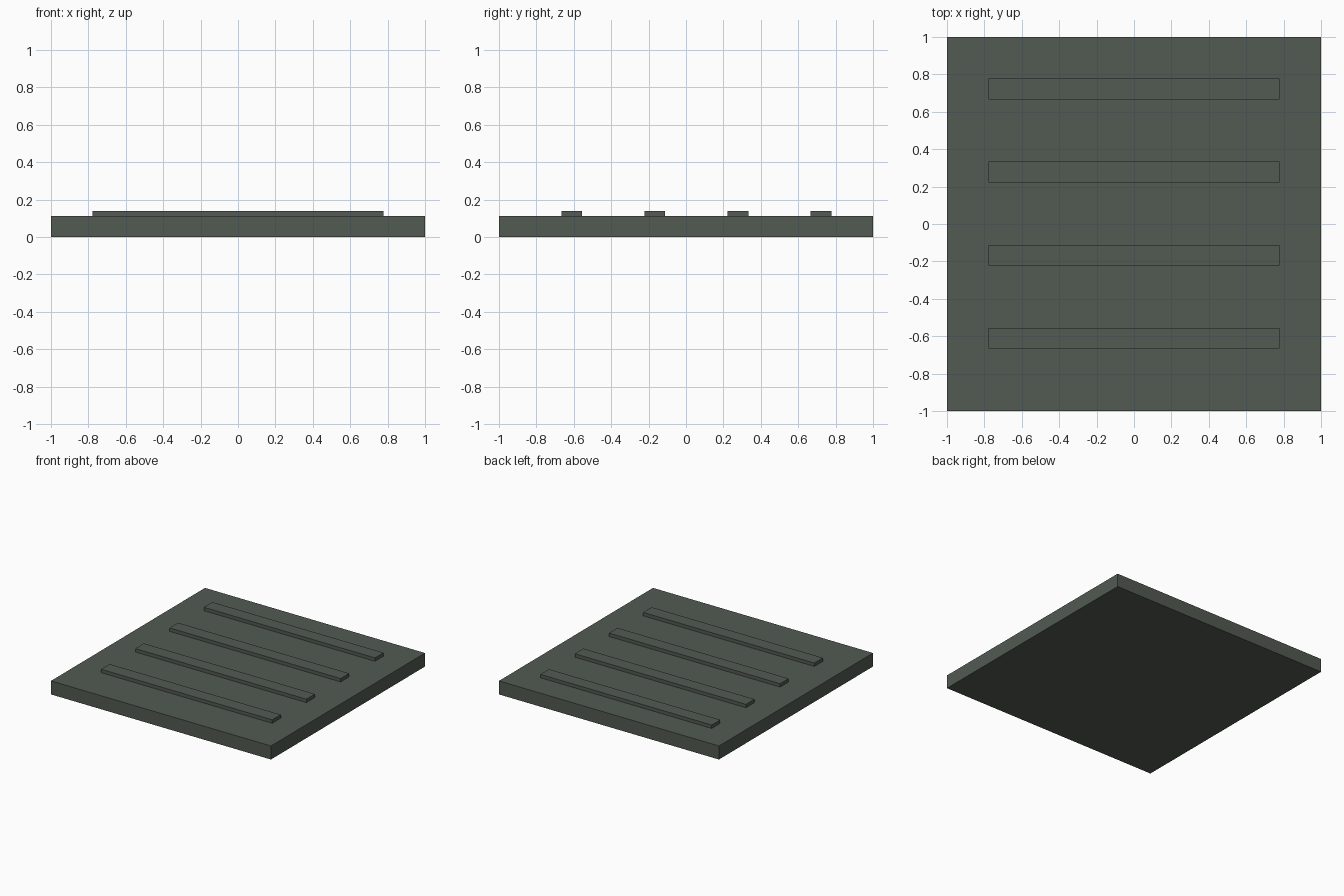
import bpy

if "Cube" in bpy.data.objects:
    bpy.data.objects.remove(bpy.data.objects["Cube"], do_unlink=True)

# Single dull grey-green colour
COLOUR = (0.085, 0.102, 0.085, 1)
mat = bpy.data.materials.new("grey_green")
mat.use_nodes = True
mat.diffuse_color = COLOUR
bsdf = mat.node_tree.nodes["Principled BSDF"]
bsdf.inputs["Base Color"].default_value = COLOUR
bsdf.inputs["Roughness"].default_value = 0.8


def box(name, low, high):
    """Flat-shaded box between two opposite corners."""
    centre = [(a + b) / 2 for a, b in zip(low, high)]
    bpy.ops.mesh.primitive_cube_add(size=1, location=centre)
    obj = bpy.context.object
    obj.name = name
    obj.scale = [b - a for a, b in zip(low, high)]
    bpy.ops.object.transform_apply(location=False, rotation=False, scale=True)
    obj.data.materials.append(mat)
    return obj


BASE_TOP = 0.111
RIB_TOP = 0.139
RIB_HALF_LENGTH = 0.778
RIB_WIDTH = 0.111
RIB_SPACING = 0.4444
FIRST_RIB = -0.6667

# Square base slab
box("base_slab", (-1, -1, 0), (1, 1, BASE_TOP))

# Four raised ribs running left to right
for i in range(4):
    y = FIRST_RIB + i * RIB_SPACING
    box(f"rib_{i + 1}",
        (-RIB_HALF_LENGTH, y, BASE_TOP),
        (RIB_HALF_LENGTH, y + RIB_WIDTH, RIB_TOP))
